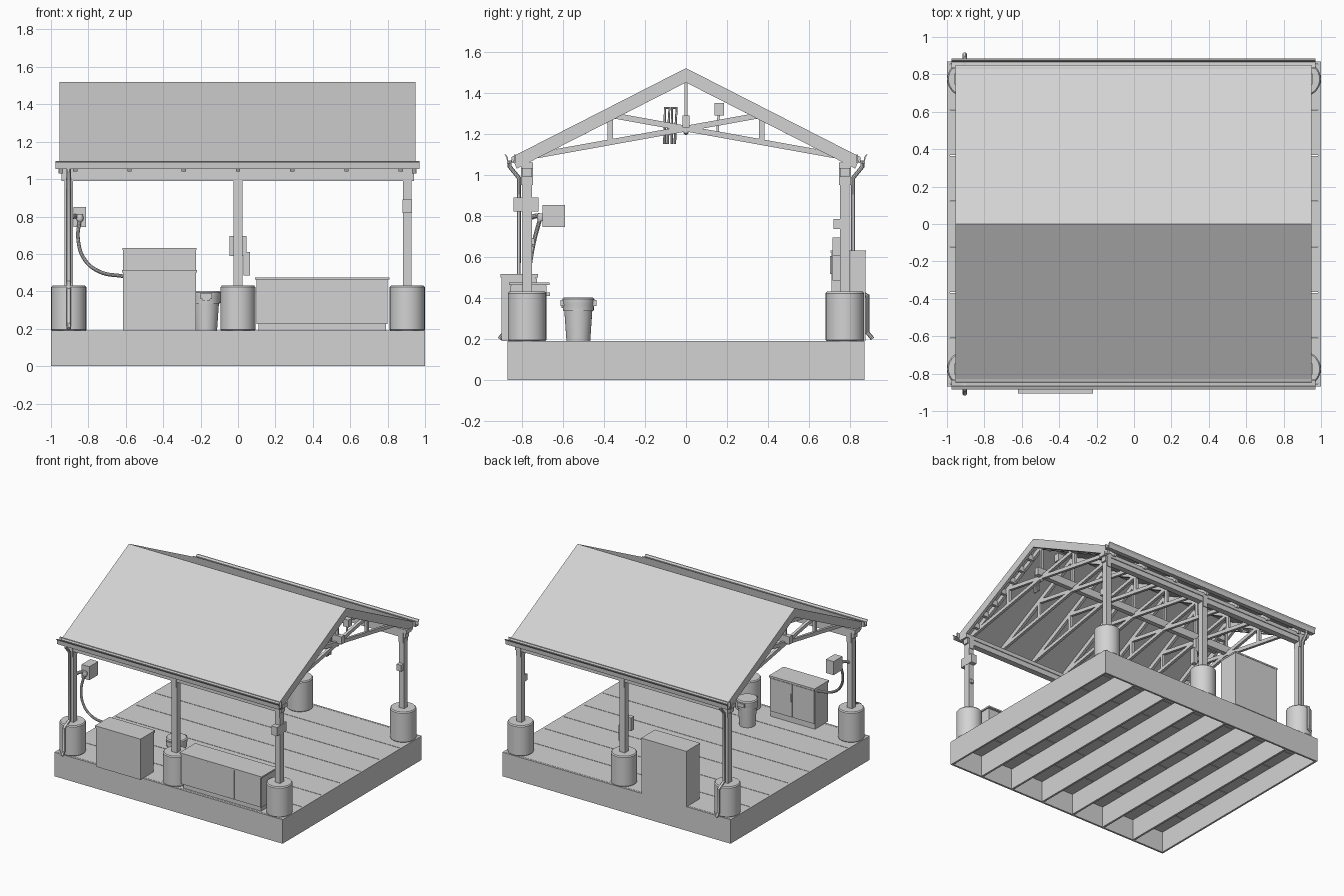
import bpy, bmesh, math
from mathutils import Vector

cube = bpy.data.objects.get("Cube")
if cube:
    bpy.data.objects.remove(cube, do_unlink=True)

GREY = (0.65, 0.65, 0.65, 1)
mat = bpy.data.materials.new("light grey")
mat.use_nodes = True
mat.diffuse_color = GREY
mat.node_tree.nodes["Principled BSDF"].inputs["Base Color"].default_value = GREY
round_parts = []


def add(name, bm):
    bmesh.ops.recalc_face_normals(bm, faces=bm.faces)
    me = bpy.data.meshes.new(name)
    bm.to_mesh(me)
    bm.free()
    me.materials.append(mat)
    ob = bpy.data.objects.new(name, me)
    bpy.context.collection.objects.link(ob)
    return ob


def prism(name, profile, x0, x1):
    """Extrude a (y, z) outline from x0 to x1."""
    bm = bmesh.new()
    face = bm.faces.new([bm.verts.new((x0, y, z)) for y, z in profile])
    out = bmesh.ops.extrude_face_region(bm, geom=[face])["geom"]
    bmesh.ops.translate(bm, vec=(x1 - x0, 0, 0),
                        verts=[v for v in out if isinstance(v, bmesh.types.BMVert)])
    return add(name, bm)


def box(name, x0, x1, y0, y1, z0, z1):
    return prism(name, [(y0, z0), (y1, z0), (y1, z1), (y0, z1)], x0, x1)


def strut(name, x, w, p, q, t):
    """Straight timber in a y-z plane from p to q, t deep and w wide."""
    p, q = Vector(p), Vector(q)
    d = (q - p).normalized()
    n = Vector((-d.y, d.x)) * t / 2
    return prism(name, [p - n, q - n, q + n, p + n], x - w / 2, x + w / 2)


def lathe(name, x, y, profile, seg=32):
    """Turn an (r, z) outline about a vertical axis, closing both ends."""
    bm = bmesh.new()
    rings = [[bm.verts.new((x + r * math.cos(k * math.tau / seg),
                            y + r * math.sin(k * math.tau / seg), z))
              for k in range(seg)] for r, z in profile]
    for a, b in zip(rings, rings[1:]):
        for k in range(seg):
            j = (k + 1) % seg
            bm.faces.new((a[k], a[j], b[j], b[k]))
    bm.faces.new(rings[0])
    bm.faces.new(rings[-1])
    ob = add(name, bm)
    round_parts.append(ob)
    return ob


def tube(name, pts, r, smooth=True):
    """Round pipe along a path."""
    cu = bpy.data.curves.new(name, "CURVE")
    cu.dimensions = "3D"
    cu.bevel_depth, cu.bevel_resolution, cu.use_fill_caps = r, 3, True
    cu.resolution_u = 8
    if smooth:
        sp = cu.splines.new("BEZIER")
        sp.bezier_points.add(len(pts) - 1)
        for b, p in zip(sp.bezier_points, pts):
            b.co = p
            b.handle_left_type = b.handle_right_type = "AUTO"
    else:
        sp = cu.splines.new("POLY")
        sp.points.add(len(pts) - 1)
        for b, p in zip(sp.points, pts):
            b.co = (*p, 1)
    tmp = bpy.data.objects.new(name + "_path", cu)
    bpy.context.collection.objects.link(tmp)
    deps = bpy.context.evaluated_depsgraph_get()
    me = bpy.data.meshes.new_from_object(tmp.evaluated_get(deps))
    bpy.data.objects.remove(tmp, do_unlink=True)
    me.materials.clear()
    me.materials.append(mat)
    ob = bpy.data.objects.new(name, me)
    bpy.context.collection.objects.link(ob)
    round_parts.append(ob)


SIDES = (("front", -1), ("back", 1))

# Deck: rim boards, joists along y, planks along x
TOP = 0.19
for label, s in SIDES:
    box(f"{label}_rim", -1, 1, s * 0.87, s * 0.855, 0, TOP)
for label, s in (("right", -1), ("left", 1)):
    box(f"{label}_rim", s, s * 0.985, -0.855, 0.855, 0, TOP)
for i in range(1, 7):
    x = -1 + i * 2 / 7
    box(f"joist_{i}", x - 0.008, x + 0.008, -0.855, 0.855, 0, 0.165)
step = 1.71 / 7
for i in range(7):
    y = -0.855 + i * step
    box(f"plank_{i + 1}", -0.985, 0.985, y + 0.002, y + step - 0.002, 0.165, TOP)

# Piers, posts and eave beams
for label, s in SIDES:
    y = s * 0.775
    for col, x in (("right", -0.905), ("middle", 0), ("left", 0.905)):
        lathe(f"{label}_{col}_pier", x, y, [(0.09, TOP), (0.094, 0.195), (0.094, 0.422), (0.087, 0.43)])
        box(f"{label}_{col}_post", x - 0.023, x + 0.023, y - 0.023, y + 0.023, 0.43, 1.0)
        for k in (-1, 1):
            box(f"{label}_{col}_bracket", x - 0.02, x + 0.02, y + k * 0.023, y + k * 0.029, 0.95, 1.06)
    box(f"{label}_lower_beam", -0.945, 0.94, y - 0.023, y + 0.023, 0.99, 1.03)
    box(f"{label}_upper_beam", -0.96, 0.955, y - 0.029, y + 0.029, 1.03, 1.06)


# Roof slopes, barge boards, gutters
def roof_z(y, drop=0):
    return 1.52 - 0.51 * abs(y) - drop


for label, s in SIDES:
    e = s * 0.85
    prism(f"{label}_roof_slope", [(0, 1.52), (e, roof_z(e)), (e, roof_z(e, 0.018)), (0, 1.502)], -0.955, 0.95)
    for x0, x1 in ((-0.955, -0.935), (0.93, 0.95)):
        prism(f"{label}_barge_board", [(0, 1.519), (e, roof_z(e, 0.001)), (s * 0.825, 1.03), (0, 1.45)], x0, x1)
    g = [(0.832, 1.098), (0.832, 1.058), (0.872, 1.054), (0.875, 1.085), (0.885, 1.098),
         (0.878, 1.098), (0.868, 1.086), (0.866, 1.062), (0.838, 1.065), (0.838, 1.098)]
    prism(f"{label}_gutter", [(s * y, z) for y, z in g], -0.975, 0.97)
    # Lookouts under both gable overhangs
    for x0, x1 in ((-0.935, -0.87), (0.865, 0.93)):
        for k in range(1, 8):
            y = s * k * 0.1
            box(f"{label}_lookout", x0, x1, y - 0.012, y + 0.012, roof_z(y, 0.065), roof_z(y, 0.022))

# Scissor trusses
for i in range(7):
    x = -0.87 + i * 0.29
    for label, s in SIDES:
        strut(f"{label}_truss_rafter", x, 0.022, (0, 1.48), (s * 0.83, 1.055), 0.035)
        strut(f"{label}_truss_chord", x, 0.022, (s * 0.78, 1.085), (-s * 0.36, 1.29), 0.028)
        box(f"{label}_truss_strut", x - 0.011, x + 0.011, s * 0.355, s * 0.382, 1.165, 1.31)
    box("truss_king_post", x - 0.011, x + 0.011, -0.008, 0.008, 1.22, 1.48)
box("ridge_rail", -0.92, 0.92, -0.018, 0.018, 1.23, 1.29)
lathe("rail_hook", 0.87, 0, [(0.004, 1.195), (0.013, 1.203), (0.013, 1.215), (0.006, 1.23)], 16)

# Hanging straps and a small lamp near the left gable
for k, y in enumerate((-0.095, -0.06)):
    tube(f"hanging_strap_{k + 1}", [(0.85, y - 0.01, 1.15), (0.85, y - 0.008, 1.325),
         (0.85, y + 0.014, 1.325), (0.85, y + 0.005, 1.15)], 0.007, False)
box("lamp_head", 0.82, 0.87, 0.14, 0.185, 1.29, 1.35)
strut("lamp_stem", 0.845, 0.012, (0.16, 1.30), (0.153, 1.20), 0.012)

# Downpipes at the right corners
for label, s in SIDES:
    path = [(0.86, 1.07), (0.86, 1.04), (0.815, 0.985), (0.815, 0.45), (0.885, 0.41), (0.885, 0.23), (0.91, 0.2)]
    tube(f"{label}_downpipe", [(-0.905, s * y, z) for y, z in path], 0.011, False)

# Low cabinet at the front, with doors on its inner side
box("low_cabinet_body", -0.615, -0.225, -0.9, -0.735, TOP, 0.5)
box("low_cabinet_top", -0.62, -0.22, -0.905, -0.722, 0.5, 0.515)
for x in (-0.613, -0.418):
    box("low_cabinet_door", x, x + 0.19, -0.735, -0.727, 0.235, 0.495)
box("low_cabinet_handle", -0.424, -0.414, -0.727, -0.715, 0.36, 0.42)

# Tall cabinet at the back
box("tall_cabinet_body", -0.615, -0.225, 0.71, 0.875, TOP, 0.62)
box("tall_cabinet_top", -0.618, -0.222, 0.705, 0.878, 0.62, 0.632)
box("tall_cabinet_panel", -0.52, -0.31, 0.703, 0.71, 0.515, 0.605)

# Counter with three door panels on both long sides
box("counter_kick", 0.11, 0.79, -0.84, -0.7, TOP, 0.23)
box("counter_body", 0.1, 0.8, -0.85, -0.685, 0.225, 0.465)
box("counter_top", 0.09, 0.81, -0.862, -0.665, 0.463, 0.475)
for i in range(3):
    x = 0.102 + i * 0.234
    for y in (-0.856, -0.685):
        box("counter_door", x, x + 0.228, y, y + 0.006, 0.232, 0.46)
    box("counter_handle", x + 0.08, x + 0.15, -0.679, -0.662, 0.41, 0.425)

# Waste bin with rim, lid band and side grips
lathe("bin", -0.17, -0.525, [(0.058, TOP), (0.068, 0.335), (0.075, 0.335), (0.076, 0.365),
      (0.078, 0.375), (0.078, 0.395), (0.07, 0.402)])
for k in (-1, 1):
    box("bin_grip", -0.2, -0.14, -0.525 + k * 0.068, -0.525 + k * 0.088, 0.36, 0.39)
box("bin_label", -0.19, -0.15, -0.608, -0.6, 0.35, 0.372)

# Wall outlet and hose by the front right post
box("outlet_box", -0.88, -0.812, -0.7, -0.59, 0.745, 0.852)
tube("outlet_arm", [(-0.9, -0.76, 0.79), (-0.88, -0.73, 0.8), (-0.86, -0.69, 0.8)], 0.012)
lathe("outlet_socket", -0.845, -0.708, [(0.015, 0.775), (0.018, 0.785), (0.018, 0.8), (0.015, 0.81)], 16)
tube("hose", [(-0.845, -0.71, 0.79), (-0.855, -0.74, 0.68), (-0.82, -0.76, 0.57),
              (-0.74, -0.77, 0.505), (-0.61, -0.77, 0.48)], 0.01)

# Switch boxes on the front left post and the back posts
box("left_post_box", 0.88, 0.93, -0.84, -0.72, 0.82, 0.89)
box("left_post_switch", 0.89, 0.92, -0.752, -0.738, 0.66, 0.69)
box("middle_post_panel", -0.045, 0.045, 0.715, 0.752, 0.59, 0.695)
box("middle_post_handset", 0.03, 0.065, 0.715, 0.75, 0.485, 0.61)
box("back_post_box", 0.885, 0.925, 0.72, 0.755, 0.735, 0.785)

# Smooth shading for turned and piped parts
bpy.ops.object.select_all(action="DESELECT")
for ob in round_parts:
    ob.select_set(True)
bpy.context.view_layer.objects.active = round_parts[0]
bpy.ops.object.shade_smooth_by_angle(angle=math.radians(35))
